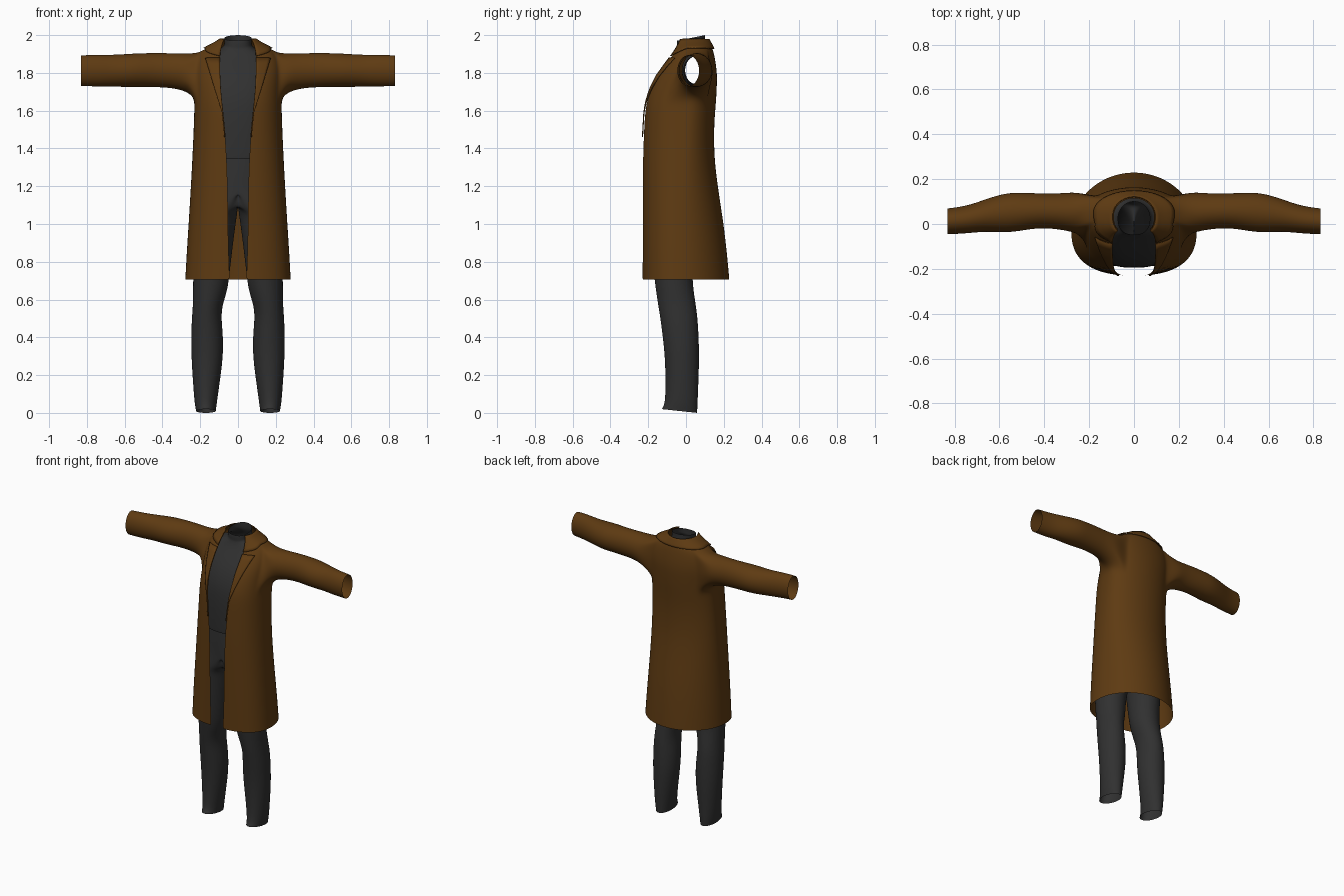
import bpy
import math
from mathutils import Vector

if "Cube" in bpy.data.objects:
    bpy.data.objects.remove(bpy.data.objects["Cube"])


def material(name, rgb):
    m = bpy.data.materials.new(name)
    m.diffuse_color = (*rgb, 1)
    m.use_nodes = True
    m.node_tree.nodes["Principled BSDF"].inputs["Base Color"].default_value = m.diffuse_color
    return m


BROWN = material("brown cloth", (0.112, 0.043, 0.006))
GREY = material("charcoal cloth", (0.030, 0.030, 0.030))


def add_half(name, verts, faces, mat, thickness=0, levels=2):
    """Right half of a garment part, mirrored over x = 0 and smoothed."""
    me = bpy.data.meshes.new(name)
    me.from_pydata([tuple(v) for v in verts], [], faces)
    me.materials.append(mat)
    me.validate()
    me.shade_smooth()
    ob = bpy.data.objects.new(name, me)
    bpy.context.collection.objects.link(ob)
    mir = ob.modifiers.new("mirror", 'MIRROR')
    mir.merge_threshold = 0.002
    if thickness:
        sol = ob.modifiers.new("thickness", 'SOLIDIFY')
        sol.thickness = thickness
        sol.offset = 0
    if levels:
        sub = ob.modifiers.new("smooth", 'SUBSURF')
        sub.levels = sub.render_levels = levels
    return ob


def lerp_rows(rows, z):
    for p, q in zip(rows, rows[1:]):
        if z <= q[0]:
            f = max(0, (z - p[0]) / (q[0] - p[0]))
            return [a + (b - a) * f for a, b in zip(p, q)]
    return list(rows[-1])


def start_angle(x, a):
    return math.asin(min(1, (max(x, 0) / a)) ** 1.25)


def section(row, t, tilt=0):
    """Point on a body section; t runs from the front (0) to the back (pi)."""
    z, a, yf, yb, cy, _ = row
    s, c = max(0, math.sin(t)), math.cos(t)
    if c >= 0:
        x, y = a * s ** 0.8, cy - (cy - yf) * c ** 0.8
    else:
        x, y = a * s, cy - (yb - cy) * c
    if t > math.pi - 1e-4 or t < 1e-5:
        x = 0
    return Vector((x, y, z + tilt * (y - cy)))


def grid_faces(nr, nc, skip=lambda i, j: False):
    return [(i * nc + j, i * nc + j + 1, (i + 1) * nc + j + 1, (i + 1) * nc + j)
            for i in range(nr - 1) for j in range(nc - 1) if not skip(i, j)]


def garment(name, rows, sleeve, mat, c0, c1, r0, r1, tilts={}):
    """Body with an armhole cut in the grid and a sleeve grown from it."""
    n = 21
    verts = []
    for i, r in enumerate(rows):
        t0 = start_angle(r[5], r[1])
        verts += [section(r, t0 + (math.pi - t0) * k / (n - 1), tilts.get(i, 0))
                  for k in range(n)]
    faces = grid_faces(len(rows), n,
                       lambda i, j: r0 <= i < r1 and c0 <= j < c1)
    loop = [r0 * n + j for j in range(c0, c1)] + [i * n + c1 for i in range(r0, r1)]
    loop += [r1 * n + j for j in range(c1, c0, -1)] + [i * n + c0 for i in range(r1, r0, -1)]
    m = len(loop)
    for x, yf, yb, zb, zt in sleeve:
        ring = []
        for k in range(m):
            p = math.radians(210) + 2 * math.pi * k / m
            ring.append(len(verts))
            verts.append(Vector((x, (yf + yb) / 2 + (yb - yf) / 2 * math.cos(p),
                                 (zb + zt) / 2 + (zt - zb) / 2 * math.sin(p))))
        faces += [(loop[k], loop[(k + 1) % m], ring[(k + 1) % m], ring[k])
                  for k in range(m)]
        loop = ring
    return add_half(name, verts, faces, mat)


# Coat: z, half width, front y, back y, side y, half opening
coat_rows = [
    (0.705, .28, -.23, .23, -.03, .045), (0.72, .279, -.23, .229, -.03, .045),
    (0.85, .272, -.23, .217, -.03, .05), (1.0, .262, -.23, .20, -.03, .053),
    (1.2, .25, -.23, .168, -.02, .055), (1.35, .242, -.23, .15, -.01, .06),
    (1.5, .235, -.226, .148, 0, .07), (1.6, .232, -.222, .155, .01, .08),
    (1.66, .23, -.212, .16, .02, .087), (1.72, .23, -.192, .163, .03, .092),
    (1.78, .232, -.162, .165, .04, .095), (1.84, .23, -.118, .16, .045, .097),
    (1.905, .21, -.068, .148, .05, .095), (1.935, .16, -.052, .138, .05, .088),
    (1.958, .115, -.047, .125, .04, .08), (1.975, .09, -.045, .115, .035, .07)]
# Sleeve rings: x, front y, back y, bottom z, top z
sleeve_rings = [
    (.26, -.04, .145, 1.695, 1.904), (.33, -.024, .136, 1.718, 1.904),
    (.42, -.017, .137, 1.724, 1.906), (.50, -.030, .14, 1.725, 1.905),
    (.57, -.040, .14, 1.724, 1.902), (.66, -.033, .112, 1.727, 1.896),
    (.74, -.042, .082, 1.727, 1.896), (.82, -.046, .071, 1.73, 1.894),
    (.832, -.046, .07, 1.73, 1.893)]
garment("coat", coat_rows, sleeve_rings, BROWN, 6, 14, 8, 12)

# Turtleneck shirt, worn under the coat
shirt_rows = [
    (1.345, .20, -.192, .12, 0, 0), (1.36, .20, -.194, .12, 0, 0),
    (1.5, .205, -.197, .125, 0, 0), (1.6, .21, -.192, .135, .01, 0),
    (1.66, .21, -.184, .14, .02, 0), (1.72, .21, -.167, .143, .03, 0),
    (1.78, .21, -.140, .145, .04, 0), (1.84, .205, -.100, .14, .045, 0),
    (1.89, .175, -.064, .128, .05, 0), (1.92, .105, -.050, .115, .04, 0),
    (1.94, .075, -.047, .102, .03, 0), (1.96, .072, -.048, .10, .027, 0),
    (1.982, .072, -.048, .10, .027, 0), (1.985, .071, -.047, .10, .027, 0)]
shirt_sleeve = [(x, f + .015, b - .015, lo + .015, hi - .015)
                for x, f, b, lo, hi in sleeve_rings[:4]]
garment("shirt", shirt_rows, shirt_sleeve, GREY, 7, 15, 4, 8,
        {10: .1, 11: .2, 12: .2, 13: .2})

# Trousers: z, inner x, outer x, front y, back y (inner x < 0 is above the crotch)
leg_rows = [
    (.010, .117, .223, -.128, .06), (.02, .116, .224, -.124, .06),
    (.05, .112, .230, -.112, .062), (.15, .098, .238, -.108, .066),
    (.30, .077, .248, -.112, .071), (.42, .079, .248, -.126, .067),
    (.50, .088, .245, -.136, .062), (.57, .083, .239, -.148, .053),
    (.65, .054, .238, -.160, .040), (.75, .043, .238, -.173, .032),
    (.90, .025, .235, -.183, .060), (1.0, .012, .23, -.188, .085),
    (1.06, .003, .225, -.190, .10), (1.10, -.09, .22, -.190, .11),
    (1.18, -.215, .215, -.190, .115), (1.28, -.205, .205, -.188, .115),
    (1.38, -.19, .19, -.180, .11)]
SEG = 24
verts = []
for z, xi, xo, yf, yb in leg_rows:
    for k in range(SEG):
        p = 2 * math.pi * k / SEG
        x = (xi + xo) / 2 + (xo - xi) / 2 * math.cos(p)
        c = math.sin(p)
        y = (yf + yb) / 2 + (yb - yf) / 2 * c
        hem = -.010 * c if z < .03 else 0
        verts.append((x if x > .0015 else 0, y, z + hem))
faces = []
for i in range(len(leg_rows) - 1):
    for k in range(SEG):
        q = (i * SEG + k, i * SEG + (k + 1) % SEG,
             (i + 1) * SEG + (k + 1) % SEG, (i + 1) * SEG + k)
        if any(verts[v][0] > 0 for v in q):     # drop the hidden centre wall
            faces.append(q)
add_half("trousers", verts, faces, GREY)


def on_coat(z, t, lift):
    """Point lifted slightly off the coat surface."""
    f = lambda zz, tt: section(lerp_rows(coat_rows, zz), tt)
    p = f(z, t)
    nrm = (f(z, t + .01) - f(z, t - .01)).cross(f(z + .004, t) - f(z - .004, t))
    if nrm.length > 1e-9:
        p += nrm.normalized() * lift
    if t > math.pi - 1e-4:
        p.x = 0
    return p


# Lapels: folded flaps beside the opening, widening up to the notch
NR, NC = 14, 6
verts = []
for i in range(NR):
    z = 1.46 + (1.875 - 1.46) * i / (NR - 1)
    r = lerp_rows(coat_rows, z)
    outer = max(r[5] + .004, .086 + (z - 1.6) * .084 / .275)
    for j in range(NC):
        x = r[5] - .002 + (outer - r[5] + .002) * j / (NC - 1)
        verts.append(on_coat(z, start_angle(x, r[1]), .007))
add_half("lapel", verts, grid_faces(NR, NC), BROWN, .005, 0)

# Collar: folded band around the neck, dipping to the notch in front
NR, NC = 6, 25
verts = []
for i in range(NR):
    for j in range(NC):
        s = j / (NC - 1)
        low = 1.885 + .04 * min(1, s / .3)
        z = low + (1.974 - low) * i / (NR - 1)
        r = lerp_rows(coat_rows, z)
        t0 = start_angle(r[5] - .002, r[1])
        verts.append(on_coat(z, t0 + (math.pi - t0) * s, .007))
add_half("collar", verts, grid_faces(NR, NC), BROWN, .005, 0)
